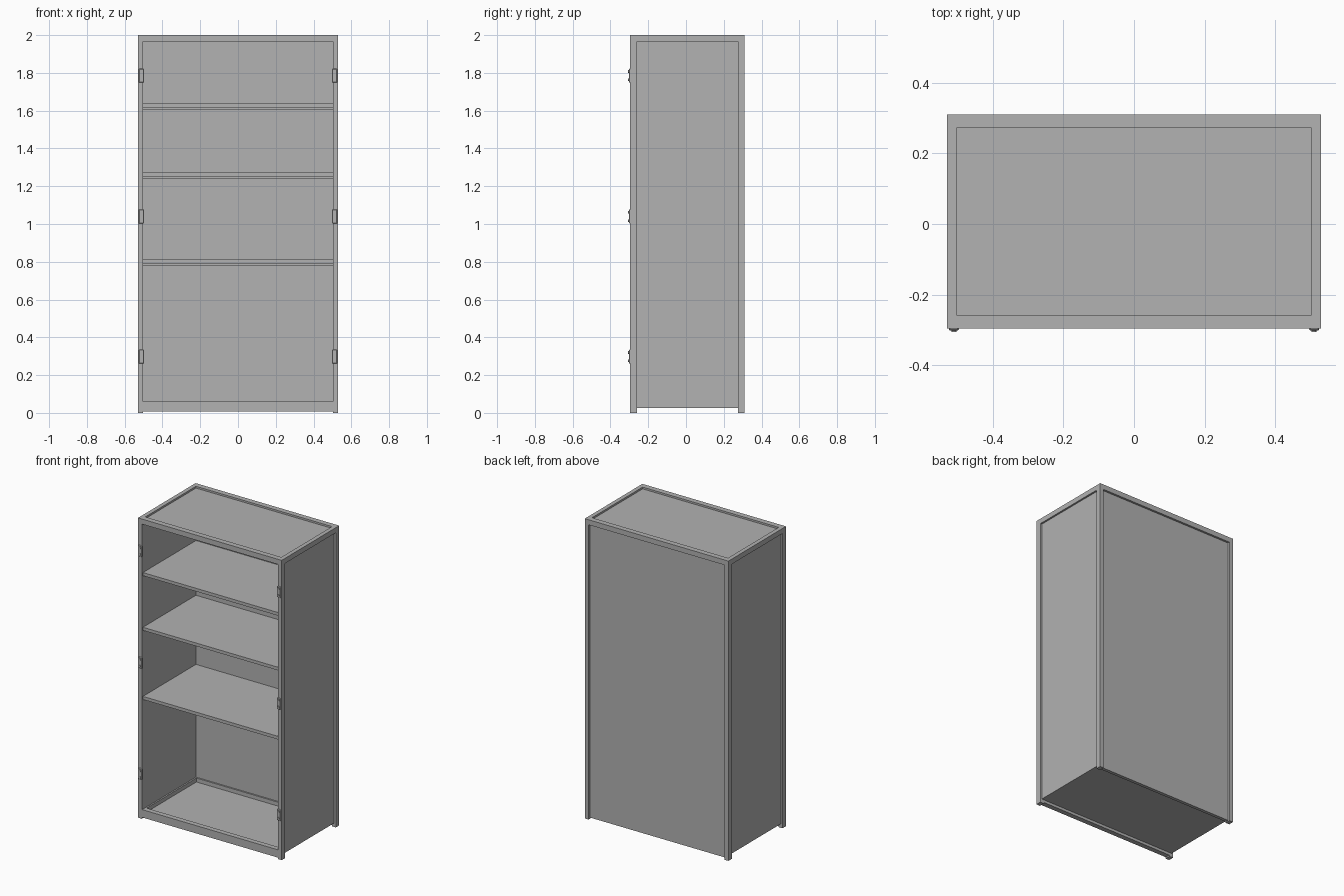
import bpy
import math

cube = bpy.data.objects.get("Cube")
if cube:
    bpy.data.objects.remove(cube, do_unlink=True)

grey = bpy.data.materials.new("cabinet_grey")
grey.use_nodes = True
grey.diffuse_color = (0.445, 0.445, 0.445, 1)
grey.node_tree.nodes["Principled BSDF"].inputs["Base Color"].default_value = grey.diffuse_color


def box(name, x, y, z, chamfer=0):
    """Box from (min, max) ranges on each axis."""
    bpy.ops.mesh.primitive_cube_add(size=1, location=[sum(r) / 2 for r in (x, y, z)])
    ob = bpy.context.object
    ob.name = name
    ob.scale = [r[1] - r[0] for r in (x, y, z)]
    bpy.ops.object.transform_apply(location=False, rotation=False, scale=True)
    ob.data.materials.append(grey)
    if chamfer:
        mod = ob.modifiers.new("chamfer", "BEVEL")
        mod.width = chamfer
        mod.segments = 1
    return ob


def side_range(side, inner, outer):
    return tuple(sorted((side * inner, side * outer)))


# Overall limits of the frame
XO, XI = 0.53, 0.502
FO, FI = -0.297, -0.26
BI, BO = 0.274, 0.31
TOP, RAIL = 2.0, 1.966
sides = ((1, "left"), (-1, "right"))

# Corner posts, side rails and recessed side panels
for s, label in sides:
    sx = side_range(s, XI, XO)
    box(f"front_post_{label}", sx, (FO, FI), (0, TOP))
    box(f"back_post_{label}", sx, (BI, BO), (0, TOP))
    box(f"top_side_rail_{label}", sx, (FI, BI), (RAIL, TOP))
    box(f"side_panel_{label}", side_range(s, XI, XO - 0.012), (FI, BI), (0.026, RAIL))
    box(f"floor_side_lip_{label}", side_range(s, XI - 0.01, XI), (FI, BI), (0.026, 0.06))

# Front and back rails, back and top panels
box("top_front_rail", (-XI, XI), (FO, FI), (RAIL, TOP))
box("top_back_rail", (-XI, XI), (BI, BO), (RAIL, TOP))
box("back_panel", (-XI, XI), (BI, BO - 0.014), (0.008, RAIL))
box("top_panel", (-XI, XI), (FI, BI), (RAIL, TOP - 0.012))

# Floor tray
box("bottom_front_rail", (-XI, XI), (FO + 0.003, FI), (0.008, 0.06))
box("floor_panel", (-XI, XI), (FI, BI), (0.026, 0.034))
box("floor_back_lip", (-XI, XI), (BI - 0.01, BI), (0.026, 0.06))

# Shelves with a set-back support under the front edge and both ends
for name, z in (("lower", 0.812), ("middle", 1.273), ("upper", 1.638)):
    under = (z - 0.032, z - 0.021)
    box(f"{name}_shelf", (-XI, XI), (-0.285, BI), (z - 0.021, z))
    box(f"{name}_shelf_front_support", (-XI, XI), (FI, FI + 0.02), under)
    for s, label in sides:
        box(f"{name}_shelf_end_support_{label}",
            side_range(s, XI - 0.02, XI), (FI + 0.02, BI), under)

# Hinge plates, each with two screws
for name, z in (("lower", 0.298), ("middle", 1.04), ("upper", 1.785)):
    for s, label in sides:
        box(f"{name}_hinge_plate_{label}", side_range(s, 0.497, 0.525),
            (FO - 0.005, FO + 0.004), (z - 0.037, z + 0.037), 0.003)
        for dz, place in ((-0.022, "bottom"), (0.022, "top")):
            bpy.ops.mesh.primitive_cylinder_add(
                vertices=12, radius=0.007, depth=0.006,
                location=(s * 0.51, FO - 0.007, z + dz), rotation=(math.pi / 2, 0, 0))
            screw = bpy.context.object
            screw.name = f"{name}_hinge_{place}_screw_{label}"
            screw.data.materials.append(grey)
